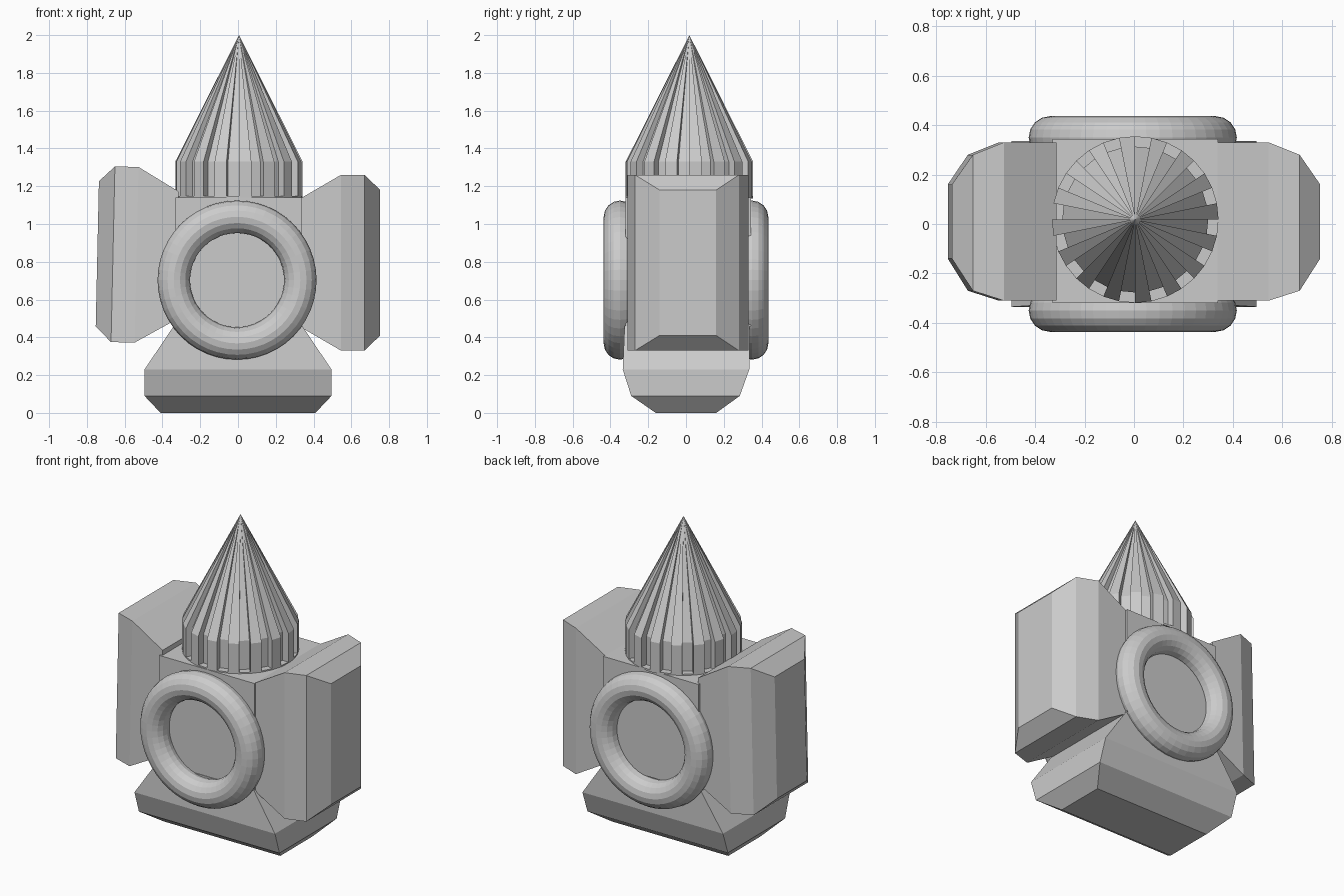
import bpy, bmesh
from math import sin, cos, pi
from mathutils import Matrix, Vector

if "Cube" in bpy.data.objects:
    bpy.data.objects.remove(bpy.data.objects["Cube"])


def make_object(name, bm):
    bmesh.ops.recalc_face_normals(bm, faces=bm.faces[:])
    mesh = bpy.data.meshes.new(name)
    bm.to_mesh(mesh)
    bm.free()
    obj = bpy.data.objects.new(name, mesh)
    bpy.context.collection.objects.link(obj)
    return obj


def loft(name, sections, matrix):
    """Stack of rectangles (depth, half length, y min, y max), depth along local -z."""
    bm = bmesh.new()
    rings = [[bm.verts.new(matrix @ Vector((x, y, -d)))
              for x, y in ((-h, y0), (h, y0), (h, y1), (-h, y1))]
             for d, h, y0, y1 in sections]
    for a, b in zip(rings, rings[1:]):
        for i in range(4):
            j = (i + 1) % 4
            bm.faces.new((a[i], a[j], b[j], b[i]))
    bm.faces.new(rings[0])
    bm.faces.new(rings[-1])
    return make_object(name, bm)


# Central body
bm = bmesh.new()
bmesh.ops.create_cube(bm, size=1, matrix=Matrix.Translation((0.005, 0.012, 0.80))
                      @ Matrix.Diagonal((0.67, 0.665, 0.68, 1)))
make_object("body", bm)

# Flared legs: one on each side, one as the base
arm = [(0.33, 0.34, -0.31, 0.33), (0.545, 0.465, -0.31, 0.33),
       (0.67, 0.465, -0.27, 0.28), (0.753, 0.385, -0.14, 0.16)]
foot = [(-0.46, 0.34, -0.325, 0.335), (-0.23, 0.495, -0.335, 0.335),
        (-0.09, 0.495, -0.29, 0.285), (0, 0.41, -0.16, 0.16)]
loft("base_leg", foot, Matrix.Identity(4))
loft("right_leg", arm, Matrix.Translation((0, 0, 0.795)) @ Matrix.Rotation(-pi / 2, 4, 'Y'))
loft("left_leg", arm, Matrix.Translation((0.008, 0, 0.825)) @ Matrix.Rotation(pi / 2 + 0.022, 4, 'Y'))

# Front and back window rings
for name, y in (("front_ring", -0.35), ("back_ring", 0.35)):
    bpy.ops.mesh.primitive_torus_add(major_segments=48, minor_segments=16,
                                     major_radius=0.335, minor_radius=0.086,
                                     location=(-0.005, y, 0.703), rotation=(pi / 2, 0, 0))
    bpy.context.object.name = name

# Pleated nose cone: alternate panels are recessed between radial walls
PANELS = 32
bm = bmesh.new()
apex = bm.verts.new((0.005, 0.018, 2.0))
low, high = [], []
for i in range(PANELS):
    a = 2 * pi * i / PANELS
    radii = (0.337, 0.295) if i % 2 else (0.295, 0.337)
    for r in radii:
        x, y = 0.005 + r * cos(a), 0.018 + r * sin(a)
        low.append(bm.verts.new((x, y, 1.14)))
        high.append(bm.verts.new((x, y, 1.33)))
n = len(low)
for i in range(n):
    j = (i + 1) % n
    bm.faces.new((low[i], low[j], high[j], high[i]))
    bm.faces.new((high[i], high[j], apex))
bm.faces.new(low)
make_object("nose_cone", bm)

# Thin plate under the cone
bm = bmesh.new()
bmesh.ops.create_cone(bm, cap_ends=True, segments=PANELS, radius1=0.337, radius2=0.337,
                      depth=0.012, matrix=Matrix.Translation((0.005, 0.018, 1.142)))
make_object("cone_plate", bm)
